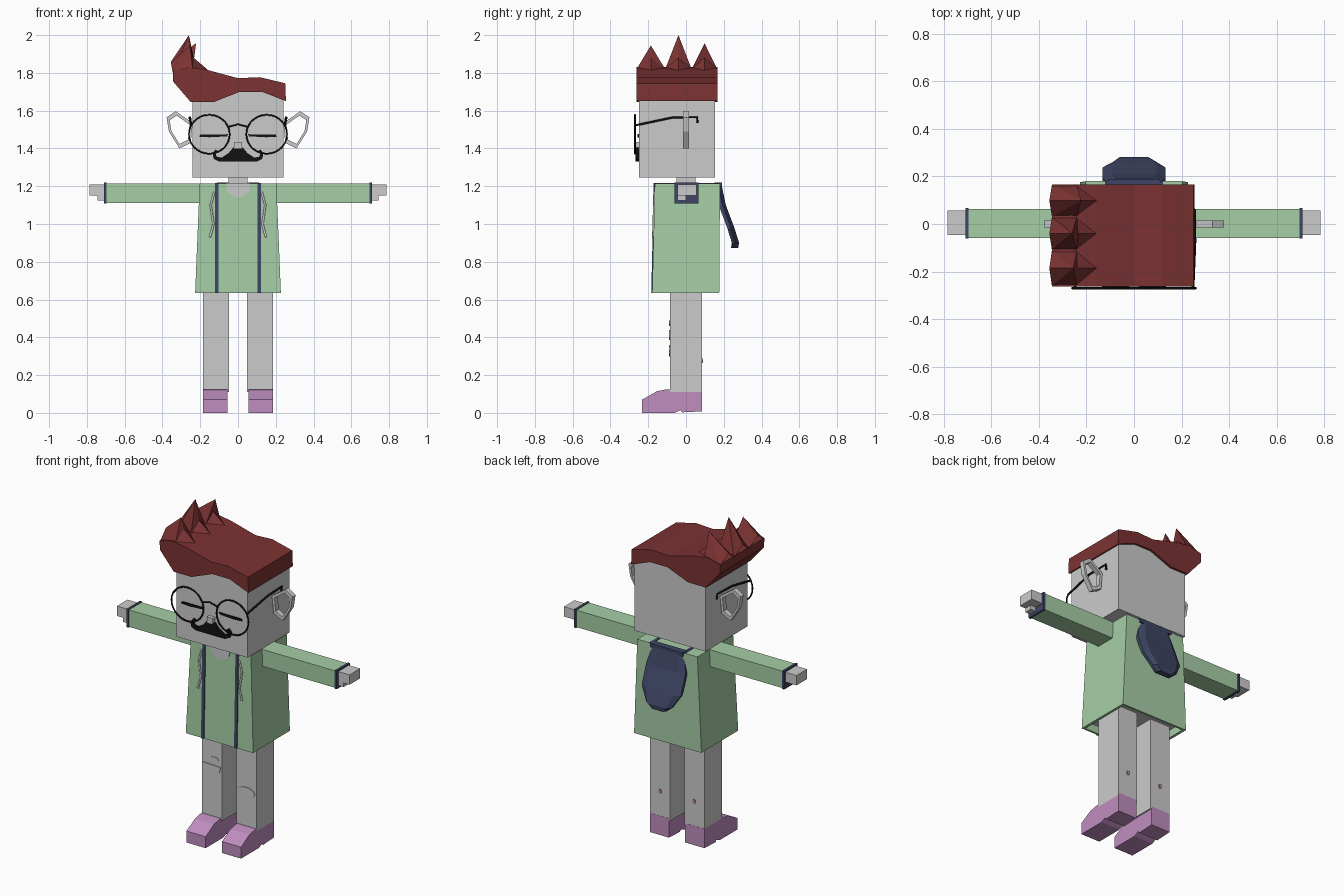
import bpy
import bmesh
from math import sin, cos, pi

if "Cube" in bpy.data.objects:
    bpy.data.objects.remove(bpy.data.objects["Cube"])


def material(name, rgb):
    m = bpy.data.materials.new(name)
    m.use_nodes = True
    m.diffuse_color = (*rgb, 1)
    m.node_tree.nodes["Principled BSDF"].inputs["Base Color"].default_value = (*rgb, 1)
    return m


GREY = material("pale grey", (0.6, 0.6, 0.6))
GREEN = material("soft green", (0.38, 0.62, 0.38))
MAUVE = material("mauve", (0.52, 0.27, 0.52))
RED = material("brick red", (0.2, 0.032, 0.032))
NAVY = material("navy", (0.05, 0.06, 0.13))
BLACK = material("black", (0.006, 0.006, 0.006))


def finish(name, bm, *mats):
    bmesh.ops.recalc_face_normals(bm, faces=bm.faces)
    me = bpy.data.meshes.new(name)
    bm.to_mesh(me)
    bm.free()
    for m in mats:
        me.materials.append(m)
    ob = bpy.data.objects.new(name, me)
    bpy.context.collection.objects.link(ob)
    return ob


def loft(name, rings, mat):
    """Closed skin over rings of equal length."""
    bm = bmesh.new()
    vs = [[bm.verts.new(p) for p in r] for r in rings]
    n = len(vs[0])
    for a, b in zip(vs, vs[1:]):
        for i in range(n):
            j = (i + 1) % n
            bm.faces.new((a[i], a[j], b[j], b[i]))
    bm.faces.new(vs[0])
    bm.faces.new(vs[-1])
    return finish(name, bm, mat)


def front_prism(name, pts, y0, y1, mat):
    return loft(name, [[(x, y, z) for x, z in pts] for y in (y0, y1)], mat)


def side_prism(name, pts, x0, x1, mat):
    return loft(name, [[(x, y, z) for y, z in pts] for x in (x0, x1)], mat)


def box(name, x0, x1, y0, y1, z0, z1, mat):
    return front_prism(name, [(x0, z0), (x1, z0), (x1, z1), (x0, z1)], y0, y1, mat)


def tube(name, pts, r, mat, closed=False):
    cu = bpy.data.curves.new(name, "CURVE")
    cu.dimensions = "3D"
    cu.bevel_depth = r
    cu.bevel_resolution = 1
    cu.use_fill_caps = True
    sp = cu.splines.new("POLY")
    sp.points.add(len(pts) - 1)
    for p, co in zip(sp.points, pts):
        p.co = (*co, 1)
    sp.use_cyclic_u = closed
    cu.materials.append(mat)
    ob = bpy.data.objects.new(name, cu)
    bpy.context.collection.objects.link(ob)
    return ob


def ellipse(cx, cz, rx, rz, n):
    return [(cx + rx * cos(2 * pi * i / n), cz + rz * sin(2 * pi * i / n)) for i in range(n)]


# Head, neck and nose
box("head", -0.24, 0.24, -0.25, 0.153, 1.247, 1.72, GREY)
box("neck", -0.05, 0.05, -0.05, 0.05, 1.19, 1.26, GREY)
box("nose", -0.02, 0.02, -0.272, -0.245, 1.4, 1.435, GREY)

# Swept hair with a curved fringe
hair = [(-0.25, 1.645), (-0.13, 1.645), (0.01, 1.7), (0.127, 1.7), (0.254, 1.65),
        (0.25, 1.745), (0.116, 1.777), (0, 1.772), (-0.16, 1.815), (-0.26, 1.83),
        (-0.345, 1.81), (-0.344, 1.755)]
front_prism("hair", hair, -0.262, 0.166, RED)

# Three spikes along the raised side of the hair
for i, (y0, y1, tip_x, tip_z) in enumerate([(-0.262, -0.11, -0.255, 1.945),
                                            (-0.11, 0.03, -0.26, 2.0),
                                            (0.03, 0.166, -0.222, 1.957)]):
    yc = (y0 + y1) / 2
    bm = bmesh.new()
    base = [bm.verts.new(p) for p in [(-0.345, y0, 1.8), (-0.24, y0, 1.82), (-0.15, yc, 1.808),
                                      (-0.24, y1, 1.82), (-0.345, y1, 1.8), (-0.356, yc, 1.857)]]
    tip = bm.verts.new((tip_x, yc, tip_z))
    ridge = bm.verts.new((-0.235, yc, 1.88))
    for a in (0, 3, 4, 5):
        bm.faces.new((base[a], base[(a + 1) % 6], tip)) if a != 3 else bm.faces.new((base[3], base[4], tip))
    for a in (1, 3):
        bm.faces.new((base[a], base[2], ridge))
        bm.faces.new((base[a], ridge, tip))
    bm.faces.new(base)
    finish(f"hair_spike_{i + 1}", bm, RED)

# Moustache with curled ends
half = [(0.025, 1.405), (0.05, 1.375), (0.085, 1.352), (0.112, 1.355), (0.12, 1.375),
        (0.105, 1.385), (0.118, 1.394), (0.135, 1.375), (0.128, 1.345), (0.1, 1.33)]
front_prism("moustache", half + [(-x, z) for x, z in reversed(half)], -0.268, -0.248, BLACK)

jacket_y = -0.184
for side, s in (("left", 1), ("right", -1)):
    # Open ear loops
    rim = [(0.24, 1.535), (0.33, 1.597), (0.378, 1.565), (0.366, 1.49), (0.31, 1.4), (0.25, 1.43)]
    cx, cz = 0.31, 1.5
    bm = bmesh.new()
    loops = []
    for k, y in ((1, -0.015), (1, 0.015), (0.76, 0.015), (0.76, -0.015)):
        loops.append([bm.verts.new((s * (cx + k * (x - cx)), y, cz + k * (z - cz))) for x, z in rim])
    for a in range(4):
        p, q = loops[a], loops[(a + 1) % 4]
        for i in range(6):
            j = (i + 1) % 6
            bm.faces.new((p[i], p[j], q[j], q[i]))
    finish(f"{side}_ear", bm, GREY)

    # Closed eye and glasses
    front_prism(f"{side}_eye", [(s * x, z) for x, z in [(0.05, 1.476), (0.075, 1.474), (0.2, 1.474),
                (0.205, 1.462), (0.15, 1.459), (0.06, 1.464)]], -0.257, -0.249, BLACK)
    ring = ellipse(s * 0.152, 1.475, 0.108, 0.103, 28)
    tube(f"{side}_lens_rim", [(x, -0.27, z) for x, z in ring], 0.0045, BLACK, True)
    tube(f"{side}_glasses_arm", [(s * x, y, z) for x, y, z in [(0.248, -0.27, 1.522),
         (0.256, -0.075, 1.563), (0.254, 0.06, 1.566), (0.25, 0.06, 1.535)]], 0.006, BLACK)

    # Sleeve, cuff and hand
    def arm(name, x0, x1, y0, y1, z0, z1, mat):
        box(f"{side}_{name}", s * x0, s * x1, y0, y1, z0, z1, mat)
    arm("sleeve", 0.19, 0.7, -0.058, 0.063, 1.112, 1.215, GREEN)
    arm("cuff", 0.695, 0.709, -0.062, 0.067, 1.108, 1.219, NAVY)
    arm("hand", 0.7, 0.785, -0.046, 0.056, 1.15, 1.21, GREY)
    arm("thumb", 0.7, 0.745, -0.046, 0.0, 1.125, 1.152, GREY)

    # Jacket edging, down the front and over the shoulder
    side_prism(f"{side}_jacket_edge", [(-0.16, 1.2), (-0.16, 1.218), (-0.17, 1.218),
               (jacket_y, 0.635), (-0.174, 0.635)], s * 0.102, s * 0.121, NAVY)
    box(f"{side}_shoulder_edge", s * 0.102, s * 0.121, -0.165, 0.18, 1.21, 1.218, NAVY)

    # Drawstring
    tube(f"{side}_drawstring", [(s * x, y, z) for x, y, z in [(0.125, -0.167, 1.17),
         (0.145, -0.169, 1.1), (0.13, -0.171, 1.0), (0.148, -0.174, 0.93)]], 0.006, GREY)

    # Leg with a small patch behind, and shoe
    box(f"{side}_leg", s * 0.048, s * 0.184, -0.085, 0.085, 0.11, 0.7, GREY)
    front_prism(f"{side}_leg_back_patch", ellipse(s * 0.115, 0.275, 0.011, 0.014, 6), 0.084, 0.091, MAUVE)
    shoe = [(0.086, 0.008), (0.086, 0.125), (-0.1, 0.125), (-0.153, 0.115), (-0.233, 0.07),
            (-0.233, 0), (-0.06, 0), (-0.03, 0.015), (-0.02, 0.003)]
    side_prism(f"{side}_shoe", shoe, s * 0.055, s * 0.184, MAUVE)

tube("glasses_bridge", [(-0.048, -0.27, 1.515), (0, -0.27, 1.528), (0.048, -0.27, 1.515)], 0.0045, BLACK)

# Knee patches
front_prism("right_knee_patch", [(-0.178, 0.44), (-0.055, 0.435), (-0.065, 0.4), (-0.1, 0.385),
            (-0.15, 0.385), (-0.17, 0.4)], -0.089, -0.084, GREY)
front_prism("right_small_patch", ellipse(-0.098, 0.475, 0.028, 0.014, 8), -0.089, -0.084, GREY)
front_prism("left_knee_patch", ellipse(0.115, 0.33, 0.06, 0.032, 10), -0.089, -0.084, GREY)

# Jacket body, flared and hollow underneath
bm = bmesh.new()
top = [(-0.203, -0.165), (0.203, -0.165), (0.203, 0.18), (-0.203, 0.18)]
low = [(-0.227, -0.179), (0.227, -0.179), (0.227, 0.176), (-0.227, 0.176)]
t = [bm.verts.new((x, y, 1.215)) for x, y in top]
b = [bm.verts.new((x, y, 0.635)) for x, y in low]
inner = [bm.verts.new((x * 0.93, y * 0.93, 0.635)) for x, y in low]
roof = [bm.verts.new((x * 0.92, y * 0.92, 0.68)) for x, y in low]
for p, q in ((t, b), (b, inner), (inner, roof)):
    for i in range(4):
        j = (i + 1) % 4
        bm.faces.new((p[i], p[j], q[j], q[i]))
bm.faces.new(t)
bm.faces.new(roof).material_index = 1
finish("jacket", bm, GREEN, GREY)

# Skin showing at the neckline
front_prism("neckline", [(-0.062, 1.217), (-0.06, 1.175), (-0.03, 1.15), (0, 1.14), (0.03, 1.15),
            (0.06, 1.175), (0.062, 1.217)], -0.171, -0.163, GREY)

# Hood hanging down the back, with a bevelled rim
rows = [(1.218, 0.18, 0.105), (1.1, 0.205, 0.132), (0.98, 0.25, 0.132), (0.9, 0.275, 0.085), (0.872, 0.27, 0.05)]
rings = []
for z, y, w in rows:
    rings.append([(-w, y - 0.032, z), (w, y - 0.032, z), (w, y - 0.012, z),
                  (w * 0.72, y + 0.006, z), (-w * 0.72, y + 0.006, z), (-w, y - 0.012, z)])
loft("hood", rings, NAVY)
box("hood_collar", -0.11, 0.11, 0.15, 0.19, 1.195, 1.219, NAVY)
